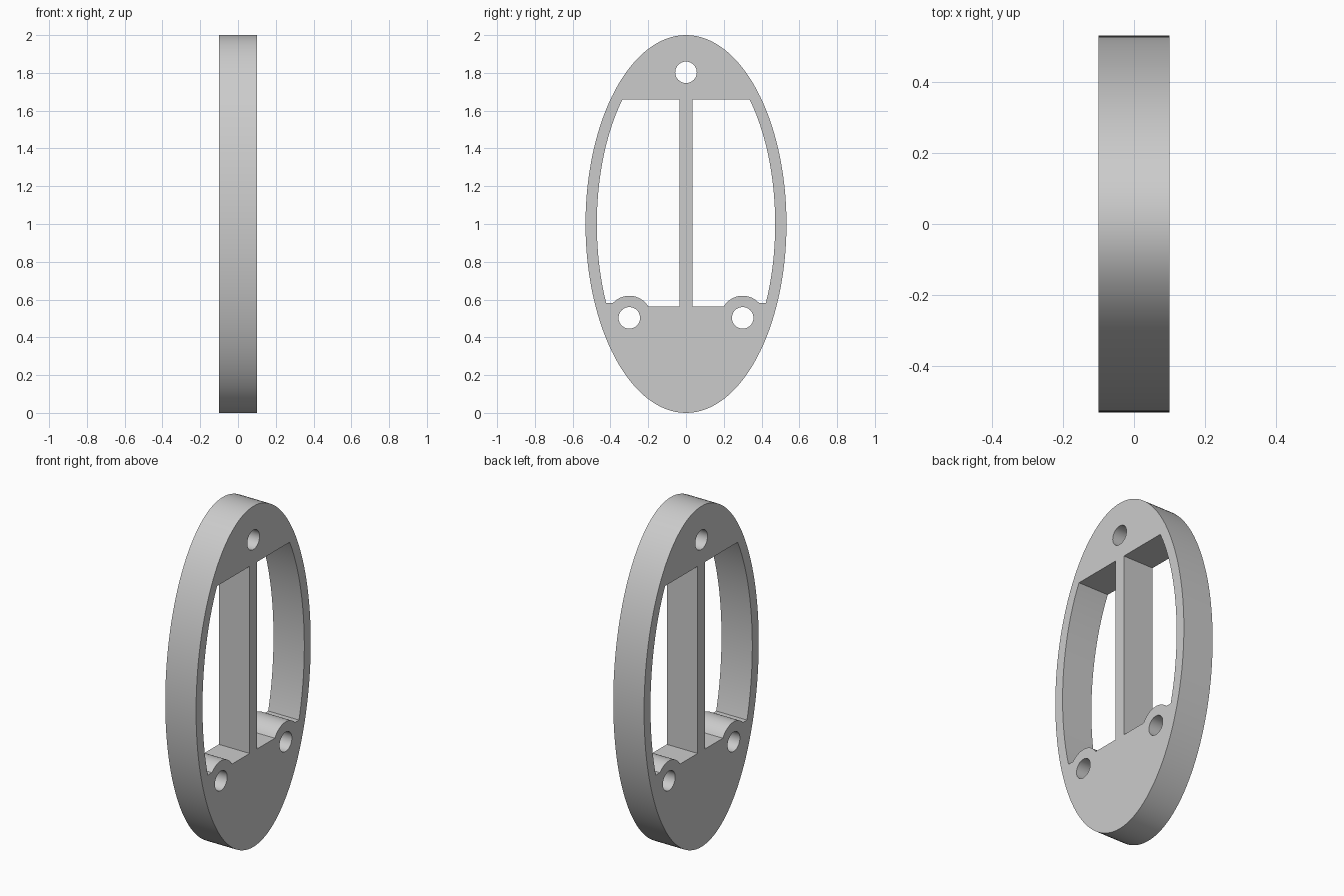
import bpy
from math import cos, sin, asin, pi, radians
from mathutils import Matrix

cube = bpy.data.objects.get("Cube")
if cube:
    bpy.data.objects.remove(cube)

THICK = 0.2
RIM_Y, RIM_Z = 0.532, 1.0        # outer ellipse
IN_Y, IN_Z = 0.472, 0.94         # inner ellipse
BAR = 0.035                      # half width of the centre bar
TOP, SHELF, FLOOR = 1.66, 0.583, 0.562
LUG_Y, LUG_Z, LUG_R = 0.3, 0.503, 0.117
HOLE_R = 0.057


def arc(cy, cz, ry, rz, start, end, steps):
    angles = [start + (end - start) * i / steps for i in range(steps + 1)]
    return [(cy + ry * cos(a), cz + rz * sin(a)) for a in angles]


def ring(cy, cz, ry, rz, steps):
    return arc(cy, cz, ry, rz, 0, 2 * pi, steps)[:-1]


# Window outline: inner ellipse side, then over the lug to the floor
window = [(BAR, FLOOR), (BAR, TOP)]
window += arc(0, 1, IN_Y, IN_Z, asin((TOP - 1) / IN_Z), asin((SHELF - 1) / IN_Z), 40)
window += arc(LUG_Y, LUG_Z, LUG_R, LUG_R, asin((SHELF - LUG_Z) / LUG_R),
              pi - asin((FLOOR - LUG_Z) / LUG_R), 20)

# Rim, mirrored windows and three bolt holes
loops = [ring(0, 1, RIM_Y, RIM_Z, 128), ring(0, 1.803, HOLE_R, HOLE_R, 40)]
for side in (1, -1):
    loops.append([(side * y, z) for y, z in window])
    loops.append(ring(side * LUG_Y, LUG_Z, HOLE_R, HOLE_R, 40))

# Filled, extruded profile
profile = bpy.data.curves.new("oval_frame", "CURVE")
profile.dimensions = "2D"
profile.fill_mode = "BOTH"
profile.extrude = THICK / 2
for loop in loops:
    spline = profile.splines.new("POLY")
    spline.points.add(len(loop) - 1)
    for point, (y, z) in zip(spline.points, loop):
        point.co = (y, z, 0, 1)
    spline.use_cyclic_u = True

frame = bpy.data.objects.new("oval_frame", profile)
bpy.context.collection.objects.link(frame)
bpy.ops.object.select_all(action="DESELECT")
frame.select_set(True)
bpy.context.view_layer.objects.active = frame
bpy.ops.object.convert(target="MESH")
frame = bpy.context.object

# Stand the profile upright, facing along x
frame.data.transform(Matrix(((0, 0, 1, 0), (1, 0, 0, 0), (0, 1, 0, 0), (0, 0, 0, 1))))

# Weld the seams and make the normals consistent
bpy.ops.object.mode_set(mode="EDIT")
bpy.ops.mesh.select_all(action="SELECT")
bpy.ops.mesh.remove_doubles(threshold=0.0001)
bpy.ops.mesh.normals_make_consistent(inside=False)
bpy.ops.object.mode_set(mode="OBJECT")
bpy.ops.object.shade_smooth_by_angle(angle=radians(30))

# Plain grey finish
grey = bpy.data.materials.new("light_grey")
grey.use_nodes = True
color = (0.6, 0.6, 0.6, 1)
grey.diffuse_color = color
grey.node_tree.nodes["Principled BSDF"].inputs["Base Color"].default_value = color
frame.data.materials.clear()
frame.data.materials.append(grey)
